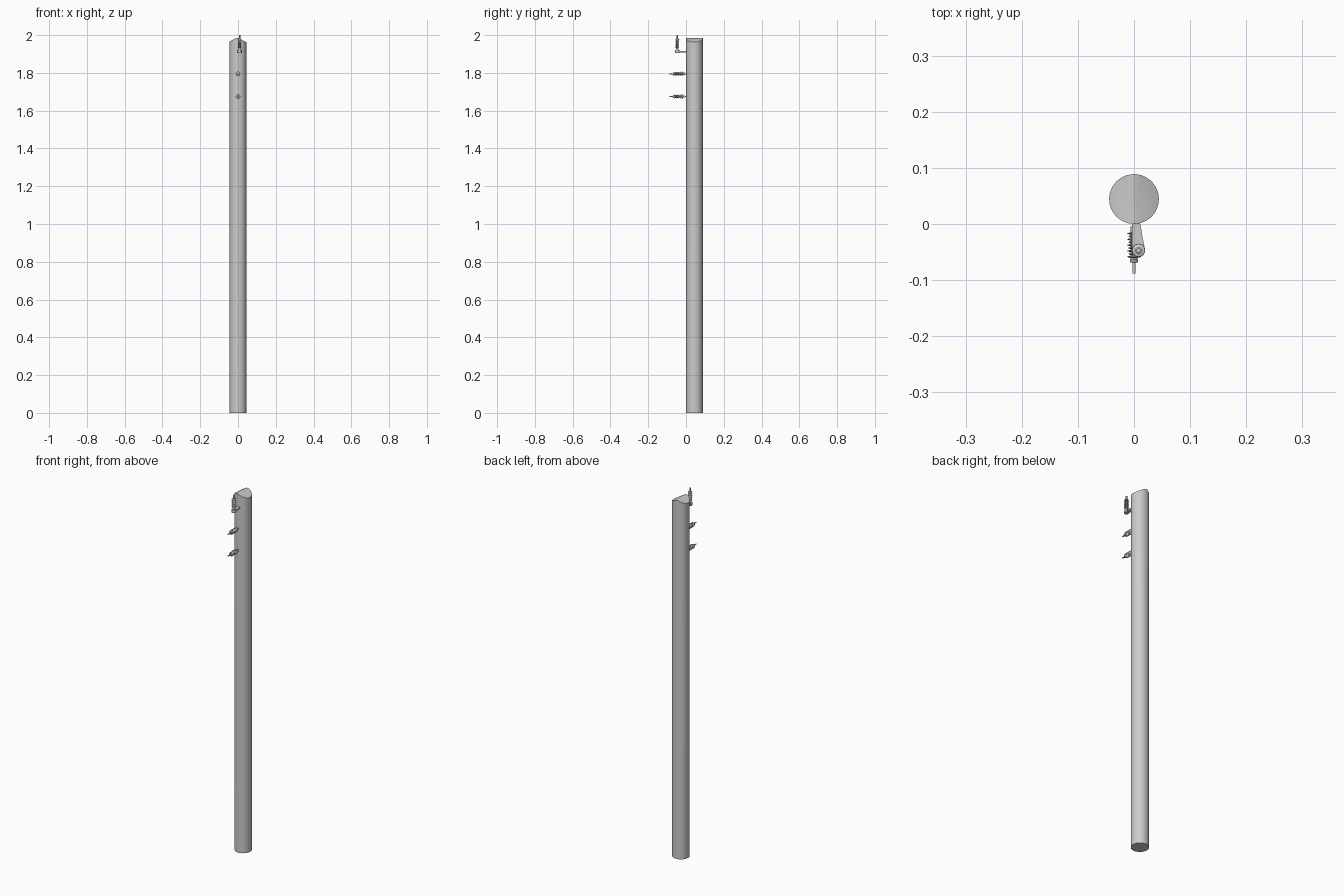
import bpy, bmesh, math
from mathutils import Matrix, Vector

if "Cube" in bpy.data.objects:
    bpy.data.objects.remove(bpy.data.objects["Cube"])


def add_object(name, bm):
    bmesh.ops.recalc_face_normals(bm, faces=bm.faces)
    mesh = bpy.data.meshes.new(name)
    bm.to_mesh(mesh)
    bm.free()
    ob = bpy.data.objects.new(name, mesh)
    bpy.context.collection.objects.link(ob)
    return ob


def lathe(name, profile, matrix, sides=16):
    """Closed solid turned about local z from (radius, height) pairs."""
    bm = bmesh.new()
    rings = []
    for r, h in profile:
        rings.append([bm.verts.new((r * math.cos(2 * math.pi * i / sides),
                                    r * math.sin(2 * math.pi * i / sides), h))
                      for i in range(sides)])
    for a, b in zip(rings, rings[1:]):
        for i in range(sides):
            j = (i + 1) % sides
            bm.faces.new((a[i], a[j], b[j], b[i]))
    bm.faces.new(rings[0])
    bm.faces.new(rings[-1])
    bm.transform(matrix)
    return add_object(name, bm)


def sheds(start, count, pitch, core, wide, narrow):
    """Alternating wide and narrow insulator discs."""
    pts = []
    for i in range(count):
        h = start + i * pitch
        r = wide if i % 2 == 0 else narrow
        pts += [(core, h), (r, h + pitch * 0.25), (r, h + pitch * 0.4), (core, h + pitch * 0.75)]
    return pts


# Wooden pole with a roof-cut top
bm = bmesh.new()
bmesh.ops.create_cone(bm, cap_ends=True, segments=24, radius1=0.0445, radius2=0.0445, depth=1.985,
                      matrix=Matrix.Translation((0, 0.0445, 0.9925)))
for x, nx in ((-0.01, -0.55), (0.0, 0.5)):
    res = bmesh.ops.bisect_plane(bm, geom=bm.verts[:] + bm.edges[:] + bm.faces[:],
                                 plane_co=(x, 0, 1.985), plane_no=Vector((nx, 0, 1)), clear_outer=True)
    edges = [e for e in bm.edges if e.is_boundary]
    bmesh.ops.holes_fill(bm, edges=edges, sides=0)
add_object("pole", bm)

# Two horizontal insulators pointing forward
side_profile = ([(0.003, -0.004), (0.003, 0.004), (0.0065, 0.005), (0.0065, 0.014)]
                + sheds(0.015, 9, 0.0052, 0.0065, 0.0125, 0.010)
                + [(0.0065, 0.063), (0.0075, 0.064), (0.0075, 0.068), (0.003, 0.069), (0.003, 0.088)])
for label, z in (("upper", 1.795), ("lower", 1.675)):
    lathe(label + "_insulator", side_profile,
          Matrix.Translation((0, 0, z)) @ Matrix.Rotation(math.radians(90), 4, 'X'))

# Bracket arm plate with a rounded end
cx, cy, r = 0.008, -0.047, 0.012
outline = [(0.010, 0.003), (-0.004, 0.003)]
outline += [(cx + r * math.cos(t), cy + r * math.sin(t))
            for t in (math.pi + math.pi * i / 10 for i in range(11))]
outline += [(0.0145, -0.02), (0.012, -0.003)]
bm = bmesh.new()
face = bm.faces.new([bm.verts.new((x, y, 1.909)) for x, y in outline])
ext = bmesh.ops.extrude_face_region(bm, geom=[face])
bmesh.ops.translate(bm, vec=(0, 0, 0.007), verts=[v for v in ext["geom"] if isinstance(v, bmesh.types.BMVert)])
add_object("bracket_arm", bm)

# Upright insulator standing on the bracket
up_profile = ([(0.010, 0.0), (0.012, 0.002), (0.012, 0.016), (0.007, 0.018), (0.0055, 0.027)]
              + sheds(0.028, 9, 0.0055, 0.006, 0.0115, 0.009)
              + [(0.006, 0.079), (0.004, 0.080), (0.004, 0.096)])
lathe("upright_insulator", up_profile, Matrix.Translation((cx, cy, 1.904)))

for ob in bpy.context.collection.objects:
    ob.select_set(True)
    bpy.context.view_layer.objects.active = ob
bpy.ops.object.shade_smooth_by_angle(angle=math.radians(30))
